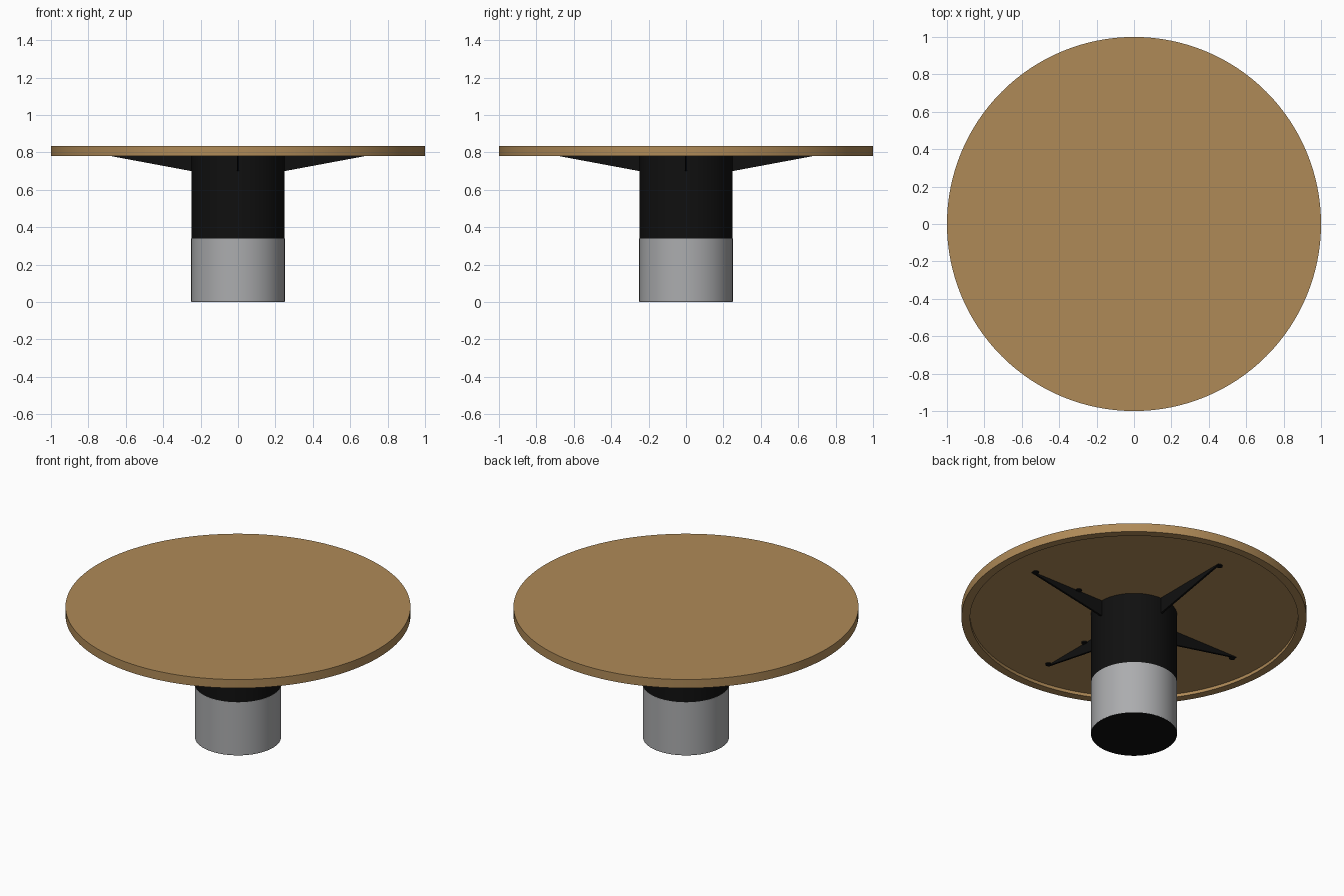
import bpy, bmesh, math
from mathutils import Matrix

if "Cube" in bpy.data.objects:
    bpy.data.objects.remove(bpy.data.objects["Cube"])


def material(name, rgb):
    m = bpy.data.materials.new(name)
    m.diffuse_color = (*rgb, 1.0)
    m.use_nodes = True
    m.node_tree.nodes["Principled BSDF"].inputs["Base Color"].default_value = m.diffuse_color
    return m


WOOD = material("light_wood", (0.43, 0.255, 0.097))
STEEL = material("brushed_grey", (0.41, 0.415, 0.425))
BLACK = material("matt_black", (0.005, 0.005, 0.005))


def finish(name, bm, mat, smooth=True):
    bmesh.ops.recalc_face_normals(bm, faces=bm.faces)
    mesh = bpy.data.meshes.new(name)
    bm.to_mesh(mesh)
    bm.free()
    mesh.materials.append(mat)
    ob = bpy.data.objects.new(name, mesh)
    bpy.context.collection.objects.link(ob)
    if smooth:
        bpy.ops.object.select_all(action='DESELECT')
        ob.select_set(True)
        bpy.context.view_layer.objects.active = ob
        bpy.ops.object.shade_smooth_by_angle(angle=math.radians(30))
    return ob


def lathe(name, profile, mat, sides):
    """Revolve (radius, z) points round z; both ends are capped with discs."""
    bm = bmesh.new()
    rings = []
    for r, z in profile:
        rings.append([bm.verts.new((r * math.cos(2 * math.pi * i / sides),
                                    r * math.sin(2 * math.pi * i / sides), z))
                      for i in range(sides)])
    for a, b in zip(rings, rings[1:]):
        for i in range(sides):
            j = (i + 1) % sides
            bm.faces.new((a[i], a[j], b[j], b[i]))
    bm.faces.new(rings[0])
    bm.faces.new(rings[-1])
    return finish(name, bm, mat)


# Round top with a shallow recess underneath, inside a narrow rim
lathe("table_top", [(0.95, 0.80), (0.95, 0.78), (1.0, 0.78), (1.0, 0.835)], WOOD, 128)

# Column: black upper part, grey lower sleeve, black foot disc
lathe("upper_column", [(0.249, 0.34), (0.249, 0.80)], BLACK, 96)
lathe("lower_sleeve", [(0.25, 0.003), (0.25, 0.34)], STEEL, 96)
lathe("foot_disc", [(0.249, 0.0), (0.249, 0.003)], BLACK, 96)


def support_arm(name, angle):
    """Thin upright tapered plate with two rounded fixing tabs on one side."""
    bm = bmesh.new()
    t = 0.006
    outline = [(0.24, 0.698), (0.25, 0.70), (0.77, 0.797), (0.77, 0.80), (0.24, 0.80)]
    face = bm.faces.new([bm.verts.new((x, -t, z)) for x, z in outline])
    ext = bmesh.ops.extrude_face_region(bm, geom=[face])
    bmesh.ops.translate(bm, vec=(0, 2 * t, 0),
                        verts=[v for v in ext["geom"] if isinstance(v, bmesh.types.BMVert)])
    for r in (0.43, 0.755):
        bmesh.ops.create_cone(bm, cap_ends=True, segments=16, radius1=0.018,
                              radius2=0.018, depth=0.006,
                              matrix=Matrix.Translation((r, 0.014, 0.797)))
    bm.transform(Matrix.Rotation(angle, 4, 'Z'))
    finish(name, bm, BLACK)


# Four arms under the top
for k, side in enumerate(("right", "back", "left", "front")):
    support_arm(side + "_support_arm", k * math.pi / 2)
